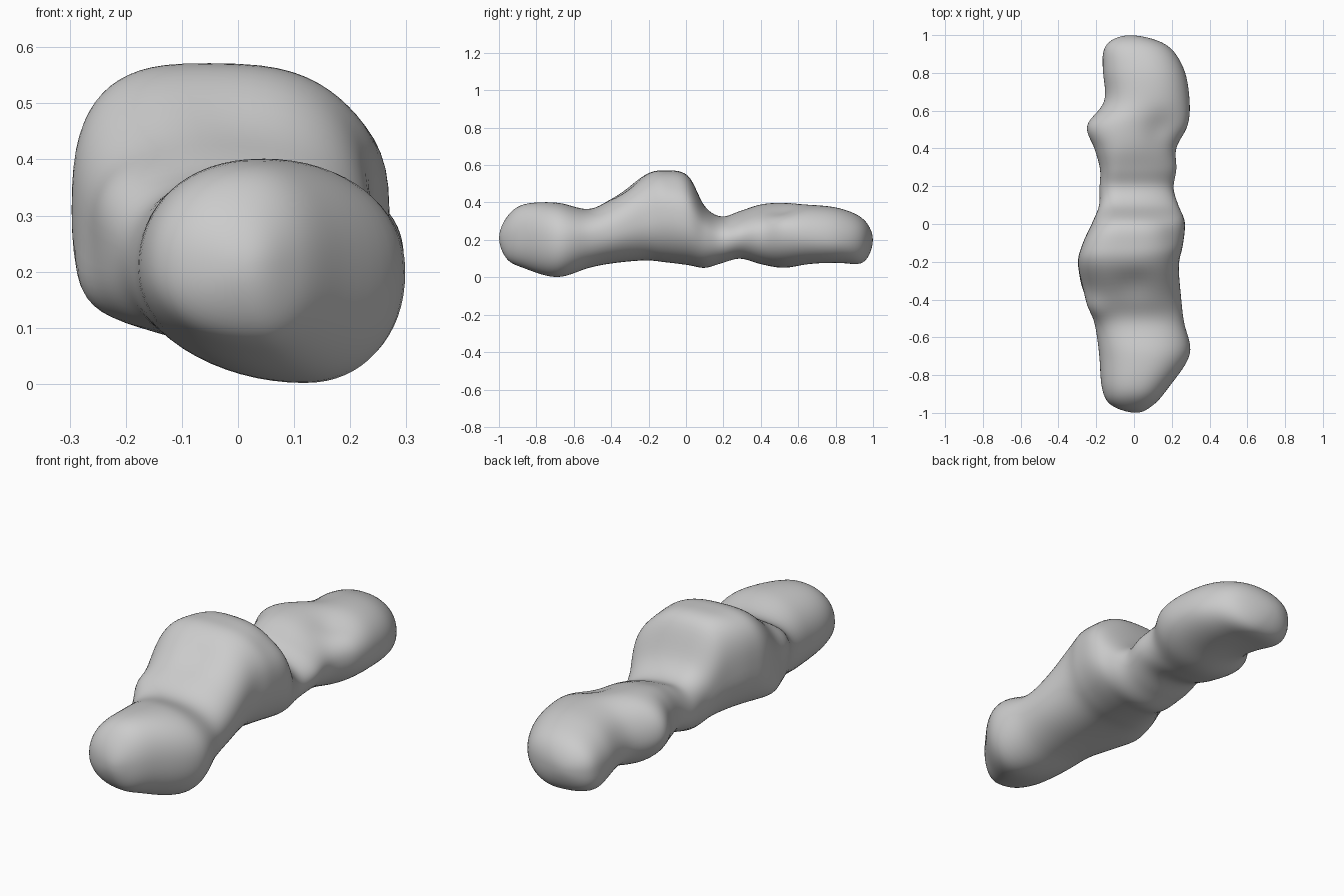
import bpy, bmesh, math
from mathutils import Vector

# Cross-sections along the body: y, x left, x right, z bottom, z top, x of top, x of bottom, z of sides
SECTIONS = [
    (-1.00, 0.01, 0.01, 0.21, 0.21, 0.01, 0.01, 0.21),
    (-0.96, -0.12, 0.10, 0.10, 0.32, 0.00, 0.03, 0.21),
    (-0.87, -0.17, 0.18, 0.05, 0.39, 0.02, 0.06, 0.21),
    (-0.69, -0.185, 0.297, 0.00, 0.40, 0.05, 0.12, 0.20),
    (-0.52, -0.21, 0.265, 0.05, 0.365, 0.00, 0.06, 0.22),
    (-0.39, -0.255, 0.25, 0.075, 0.43, -0.03, 0.02, 0.24),
    (-0.22, -0.297, 0.238, 0.09, 0.55, -0.06, 0.00, 0.30),
    (-0.11, -0.275, 0.26, 0.08, 0.572, -0.05, 0.00, 0.33),
    (0.01, -0.22, 0.27, 0.065, 0.545, -0.04, 0.00, 0.30),
    (0.10, -0.185, 0.235, 0.05, 0.38, -0.06, 0.00, 0.23),
    (0.19, -0.183, 0.21, 0.075, 0.325, -0.07, 0.02, 0.20),
    (0.29, -0.18, 0.225, 0.10, 0.355, -0.07, 0.04, 0.22),
    (0.40, -0.21, 0.225, 0.07, 0.39, -0.06, 0.01, 0.23),
    (0.52, -0.25, 0.285, 0.05, 0.40, -0.03, 0.01, 0.24),
    (0.65, -0.16, 0.295, 0.065, 0.39, 0.06, 0.05, 0.22),
    (0.82, -0.165, 0.265, 0.07, 0.37, 0.06, 0.04, 0.20),
    (0.95, -0.145, 0.17, 0.08, 0.31, 0.02, 0.03, 0.20),
    (1.00, -0.02, -0.02, 0.20, 0.20, -0.02, -0.02, 0.20),
]
# Dents (negative) and bulges (positive): centre, radius, amount
BUMPS = [
    ((0.14, 0.50, 0.36), 0.10, -0.03),
    ((-0.21, -0.44, 0.34), 0.08, 0.02),
    ((0.00, -0.32, 0.48), 0.10, -0.015),
    ((-0.20, 0.70, 0.32), 0.09, -0.012),
    ((0.22, -0.05, 0.52), 0.10, -0.015),
    ((-0.27, -0.30, 0.16), 0.07, 0.012),
    ((-0.14, 0.88, 0.10), 0.07, 0.015),
    ((0.00, 0.75, 0.05), 0.12, -0.012),
]
# Squareness of each corner: left?, top?, y centre, y spread, added exponent
CORNERS = [
    (True, True, -0.12, 0.20, 0.85), (False, True, -0.12, 0.20, 0.5),
    (True, False, -0.30, 0.15, 0.9), (True, False, -0.70, 0.12, -0.2),
    (True, False, 0.50, 0.11, -0.35), (True, False, 0.85, 0.12, 0.6),
    (False, True, 0.30, 0.12, -0.25), (True, True, -0.45, 0.08, 0.4),
]
SEG, STEPS = 64, 7


def spline(a, b, c, d, t):
    return [0.5 * (2 * q + (r - p) * t + (2 * p - 5 * q + 4 * r - s) * t * t
                   + (3 * q - p - 3 * r + s) * t ** 3) for p, q, r, s in zip(a, b, c, d)]


def ring(sec):
    y, xl, xr, zb, zt, xt, xb, zs = sec
    pts = []
    for i in range(SEG):
        a = math.tau * i / SEG
        c, s = math.cos(a), math.sin(a)
        left, top = c < 0, s >= 0
        e = 2.15 + sum(k * math.exp(-((y - y0) / w) ** 2)
                       for l, t, y0, w, k in CORNERS if l == left and t == top)
        xc, zend = (xt, zt) if top else (xb, zb)
        x = xc + ((xl if left else xr) - xc) * abs(c) ** (2 / e)
        pts.append(Vector((x, y, zs + (zend - zs) * abs(s) ** (2 / e))))
    return pts


def mirrored(sec):
    # swap left/right and bottom/top beyond a tip so the end rounds off
    y, xl, xr, zb, zt, *rest = sec
    return (y, xr, xl, zt, zb, *rest)


# Loft the body through smoothly interpolated sections
path = [mirrored(SECTIONS[1])] + SECTIONS + [mirrored(SECTIONS[-2])]
rings = [ring(spline(*path[i:i + 4], t / STEPS))
         for i in range(len(path) - 3) for t in range(STEPS)][1:]

bm = bmesh.new()
loops = [[bm.verts.new(p) for p in r] for r in rings]
for a, b in zip(loops, loops[1:]):
    for i in range(SEG):
        j = (i + 1) % SEG
        bm.faces.new((a[i], a[j], b[j], b[i]))
# Close both tips
for loop, sec in ((loops[0], SECTIONS[0]), (loops[-1], SECTIONS[-1])):
    tip = bm.verts.new((sec[1], sec[0], sec[3]))
    for i in range(SEG):
        bm.faces.new((loop[i], loop[(i + 1) % SEG], tip))
bmesh.ops.recalc_face_normals(bm, faces=bm.faces)
for _ in range(3):
    bmesh.ops.smooth_vert(bm, verts=bm.verts, factor=0.4,
                          use_axis_x=True, use_axis_y=True, use_axis_z=True)

# Press in the dents and raise the bulges
bm.normal_update()
moves = [v.normal * sum(h * math.exp(-((v.co - Vector(c)).length / r) ** 2)
                        for c, r, h in BUMPS) for v in bm.verts]
for v, m in zip(bm.verts, moves):
    v.co += m

mesh = bpy.data.meshes.new("rock_body")
bm.to_mesh(mesh)
bm.free()
for p in mesh.polygons:
    p.use_smooth = True
rock = bpy.data.objects.new("rock_body", mesh)
bpy.context.collection.objects.link(rock)
